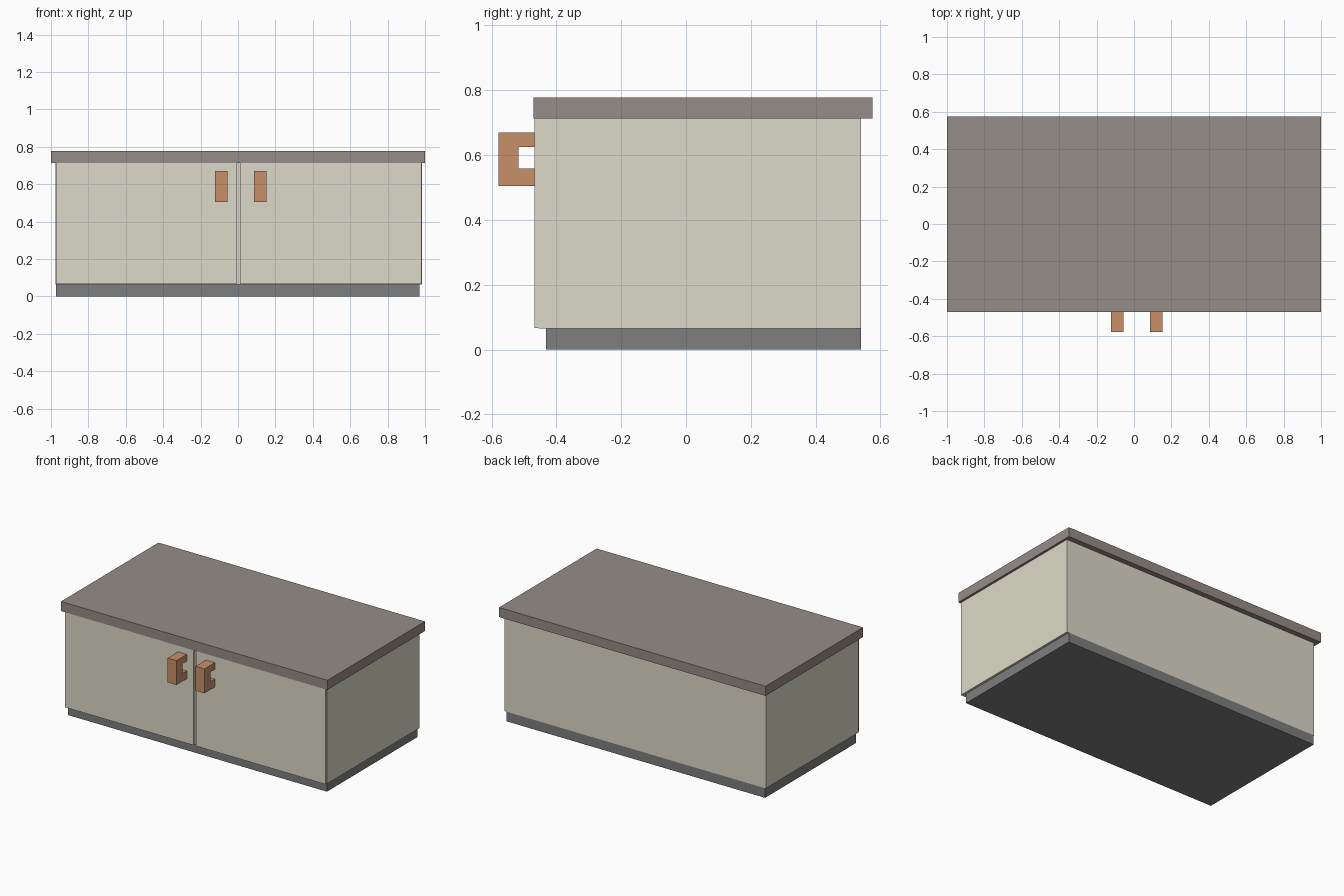
import bpy
import bmesh

if "Cube" in bpy.data.objects:
    bpy.data.objects.remove(bpy.data.objects["Cube"])


def material(name, rgb):
    m = bpy.data.materials.new(name)
    m.diffuse_color = (*rgb, 1)
    m.use_nodes = True
    m.node_tree.nodes["Principled BSDF"].inputs["Base Color"].default_value = m.diffuse_color
    return m


CREAM = material("cream", (0.72, 0.70, 0.58))
TAUPE = material("taupe", (0.305, 0.262, 0.246))
GREY = material("grey", (0.21, 0.21, 0.21))
COPPER = material("copper", (0.58, 0.28, 0.14))


def add_object(name, bm, mat):
    bmesh.ops.recalc_face_normals(bm, faces=bm.faces)
    me = bpy.data.meshes.new(name)
    bm.to_mesh(me)
    bm.free()
    me.materials.append(mat)
    ob = bpy.data.objects.new(name, me)
    bpy.context.collection.objects.link(ob)
    return ob


def box(name, x, y, z, mat):
    """Box from (min, max) ranges on each axis."""
    bm = bmesh.new()
    bmesh.ops.create_cube(bm, size=1)
    for v in bm.verts:
        v.co = [r[0] + (c + 0.5) * (r[1] - r[0]) for c, r in zip(v.co, (x, y, z))]
    return add_object(name, bm, mat)


def extrude_x(name, profile, x, mat):
    """Extrude a (y, z) profile along x."""
    bm = bmesh.new()
    face = bm.faces.new([bm.verts.new((x[0], a, b)) for a, b in profile])
    new = bmesh.ops.extrude_face_region(bm, geom=[face], use_keep_orig=True)["geom"]
    moved = [g for g in new if isinstance(g, bmesh.types.BMVert)]
    bmesh.ops.translate(bm, verts=moved, vec=(x[1] - x[0], 0, 0))
    return add_object(name, bm, mat)


# Plinth, carcass and worktop
box("plinth", (-0.972, 0.97), (-0.432, 0.54), (0, 0.065), GREY)
box("carcass", (-0.977, 0.985), (-0.455, 0.54), (0.065, 0.713), CREAM)
box("worktop", (-1, 1), (-0.47, 0.576), (0.713, 0.778), TAUPE)

# Doors with C-shaped handles
HANDLE = [(-0.467, 0.67), (-0.578, 0.67), (-0.578, 0.505), (-0.467, 0.505),
          (-0.467, 0.558), (-0.516, 0.558), (-0.516, 0.625), (-0.467, 0.625)]
for side, door_x, handle_x in (("left", (-0.972, -0.006), (-0.123, -0.057)),
                               ("right", (0.012, 0.982), (0.086, 0.153))):
    box(side + "_door", door_x, (-0.467, -0.455), (0.067, 0.713), CREAM)
    extrude_x(side + "_handle", HANDLE, handle_x, COPPER)
